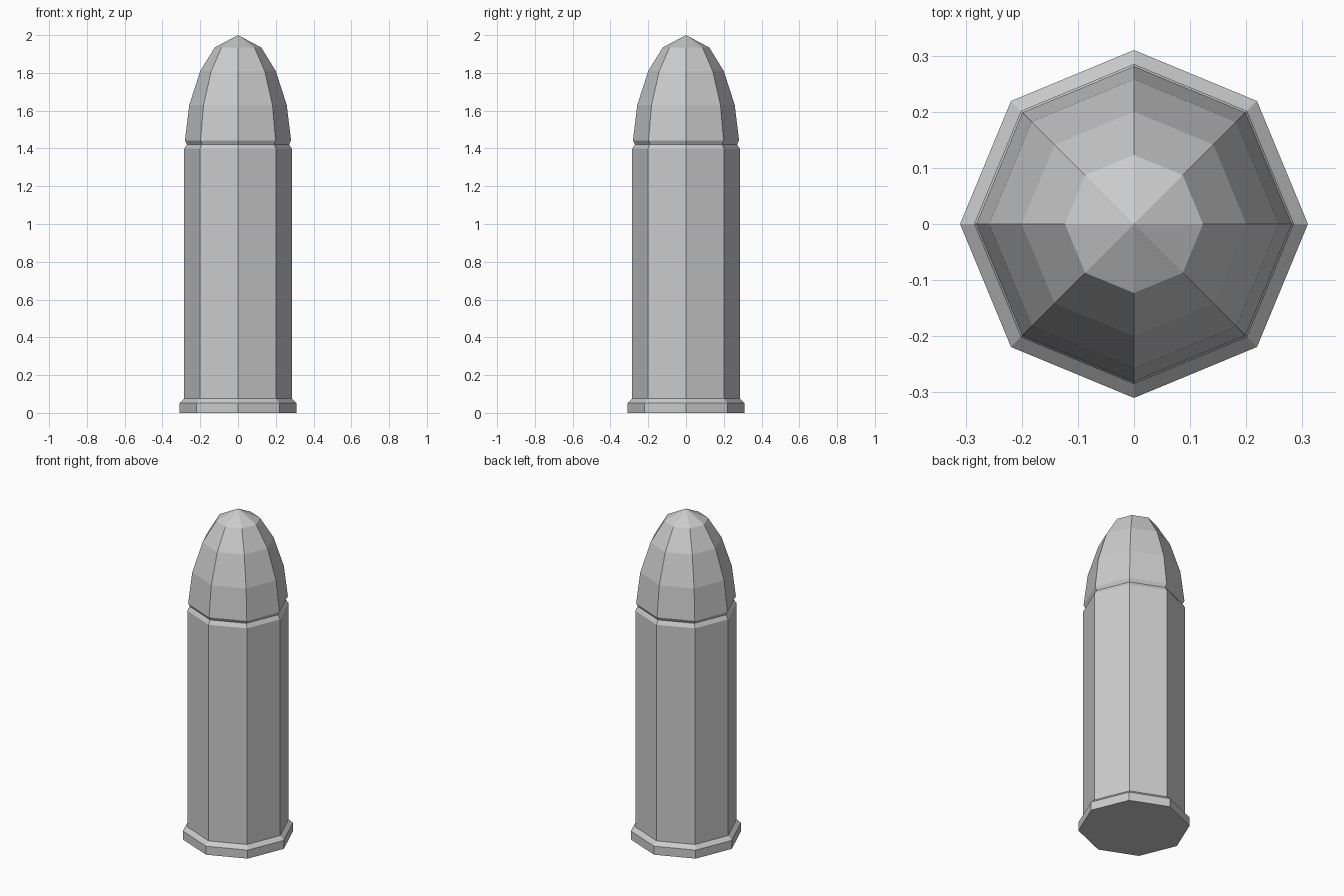
import bpy
import bmesh
from math import cos, sin, tau

SIDES = 8

cube = bpy.data.objects.get("Cube")
if cube:
    bpy.data.objects.remove(cube, do_unlink=True)

# Single plain metal colour
metal = bpy.data.materials.new("grey_metal")
metal.use_nodes = True
colour = (0.6, 0.6, 0.6, 1)
metal.diffuse_color = colour
metal.node_tree.nodes["Principled BSDF"].inputs["Base Color"].default_value = colour


def turned_part(name, profile):
    """Revolve (radius, height) points into a flat-sided solid; radius 0 is a point."""
    bm = bmesh.new()
    rings = []
    for r, z in profile:
        count = SIDES if r else 1
        rings.append([bm.verts.new((r * cos(tau * i / SIDES), r * sin(tau * i / SIDES), z))
                      for i in range(count)])
    for low, high in zip(rings, rings[1:]):
        for i in range(SIDES):
            j = (i + 1) % SIDES
            if len(high) == 1:
                bm.faces.new((low[i], low[j], high[0]))
            else:
                bm.faces.new((low[i], low[j], high[j], high[i]))
    # Close the flat ends
    bm.faces.new(rings[0][::-1])
    if len(rings[-1]) > 1:
        bm.faces.new(rings[-1])
    bmesh.ops.recalc_face_normals(bm, faces=bm.faces)
    mesh = bpy.data.meshes.new(name)
    bm.to_mesh(mesh)
    bm.free()
    mesh.materials.append(metal)
    obj = bpy.data.objects.new(name, mesh)
    bpy.context.collection.objects.link(obj)
    return obj


# Casing with flared rim and bevelled mouth
turned_part("casing", [(0.31, 0), (0.31, 0.052), (0.285, 0.075),
                       (0.285, 1.398), (0.27, 1.422)])

# Rounded nose overhanging the groove
turned_part("nose", [(0.27, 1.422), (0.281, 1.442), (0.258, 1.63),
                     (0.2, 1.81), (0.123, 1.935), (0, 2)])
